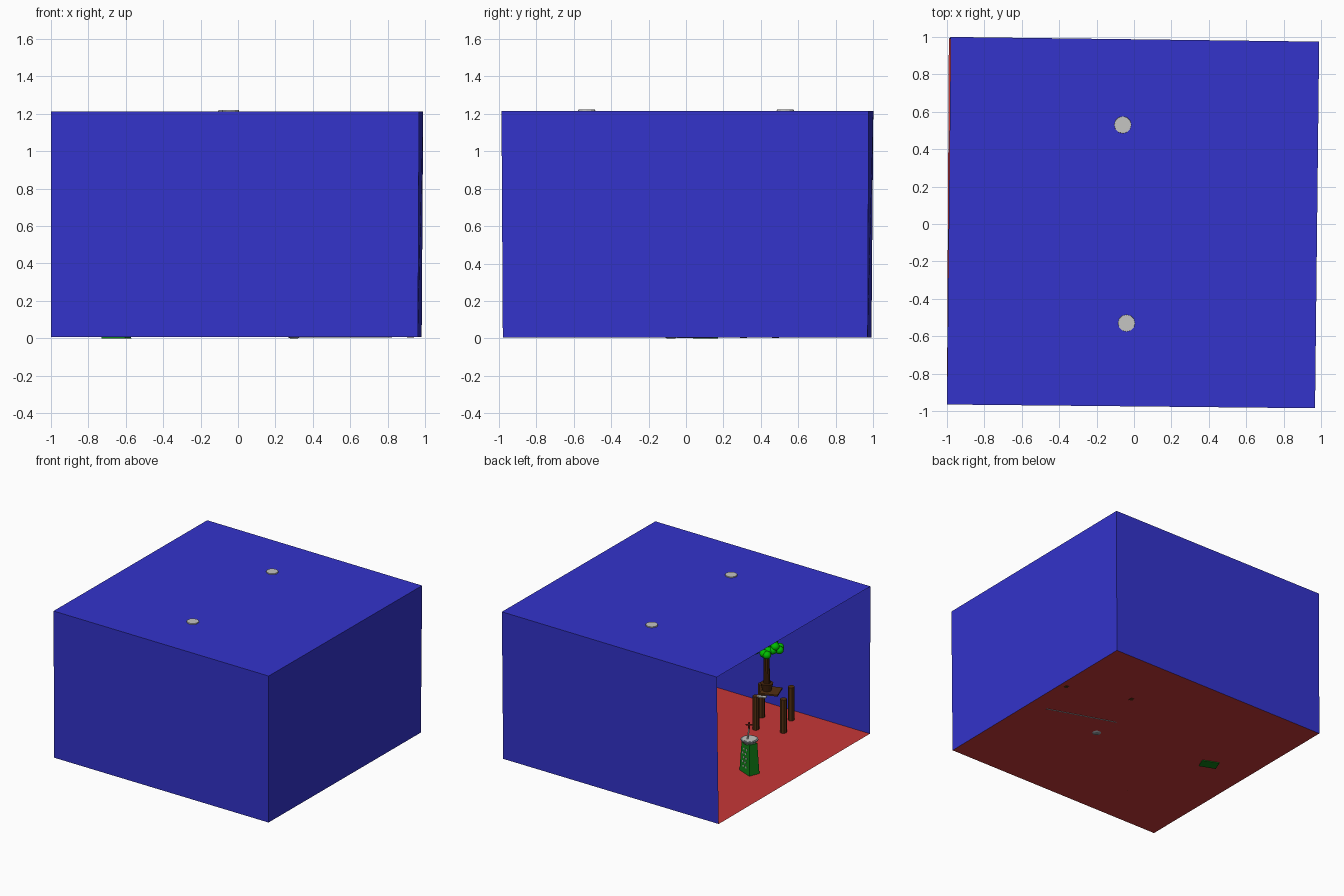
import bpy, bmesh, math, random
from mathutils import Vector, Matrix

if "Cube" in bpy.data.objects:
    bpy.data.objects.remove(bpy.data.objects["Cube"])

random.seed(3)


def mat(name, r, g, b):
    m = bpy.data.materials.new(name)
    m.diffuse_color = (r, g, b, 1)
    m.use_nodes = True
    m.node_tree.nodes["Principled BSDF"].inputs["Base Color"].default_value = m.diffuse_color
    return m


BLUE = mat("wall blue", 0.033, 0.033, 0.6)
RED = mat("floor red", 0.57, 0.038, 0.038)
WOOD = mat("brown wood", 0.085, 0.028, 0.006)
BARK = mat("dark bark", 0.06, 0.018, 0.004)
GREEN = mat("cabinet green", 0.005, 0.21, 0.008)
LEAF = mat("leaf green", 0.0, 0.5, 0.0)
GREY = mat("light grey", 0.56, 0.56, 0.54)
STEEL = mat("steel grey", 0.28, 0.3, 0.32)
DARKRED = mat("tap red", 0.2, 0.02, 0.01)


def finish(name, bm, m, smooth=False):
    bmesh.ops.recalc_face_normals(bm, faces=bm.faces[:])
    me = bpy.data.meshes.new(name)
    bm.to_mesh(me)
    bm.free()
    me.materials.append(m)
    for p in me.polygons:
        p.use_smooth = smooth
    ob = bpy.data.objects.new(name, me)
    bpy.context.collection.objects.link(ob)
    return ob


def box(name, loc, size, m, ang=0, taper=1):
    bm = bmesh.new()
    bmesh.ops.create_cube(bm, size=1)
    for v in bm.verts:
        k = taper if v.co.z > 0 else 1
        v.co = Vector((v.co.x * size[0] * k, v.co.y * size[1] * k, v.co.z * size[2]))
    bm.transform(Matrix.Translation(loc) @ Matrix.Rotation(math.radians(ang), 4, 'Z'))
    return finish(name, bm, m)


def rod(name, a, b, r1, r2, m, n=10, smooth=False):
    a, b = Vector(a), Vector(b)
    d = b - a
    bm = bmesh.new()
    bmesh.ops.create_cone(bm, cap_ends=True, segments=n, radius1=r1, radius2=r2, depth=d.length)
    bm.transform(Matrix.Translation((a + b) / 2) @ d.to_track_quat('Z', 'Y').to_matrix().to_4x4())
    return finish(name, bm, m, smooth)


def ball(name, loc, size, m, ang=0):
    bm = bmesh.new()
    bmesh.ops.create_uvsphere(bm, u_segments=14, v_segments=8, radius=1)
    bm.transform(Matrix.Translation(loc) @ Matrix.Rotation(math.radians(ang), 4, 'Z')
                 @ Matrix.Diagonal((*size, 1)))
    return finish(name, bm, m, True)


def panel(name, pts, m):
    bm = bmesh.new()
    bm.faces.new([bm.verts.new(p) for p in pts])
    return finish(name, bm, m)


# room shell, open on the left side
TOP, LOW = 1.213, 0.006
ceil = [(-1, -.965, TOP), (.968, -.985, TOP), (.99, .975, TOP), (-.98, 1, TOP)]
base = [(-1, -.958, LOW), (.962, -.978, LOW), (.982, .97, LOW), (-.99, .99, LOW)]
panel("floor", base, RED)
panel("ceiling", ceil, BLUE)
for i, nm in enumerate(("front_wall", "right_wall", "back_wall")):
    panel(nm, [base[i], base[i + 1], ceil[i + 1], ceil[i]], BLUE)

# ceiling lamps, their mounts just showing above the ceiling
for nm, x, y, sx, sy in (("rear", -.06, .53, .048, .044), ("front", -.04, -.53, .062, .046)):
    rod(nm + "_lamp_mount", (x, y, TOP - .04), (x, y, TOP + .008), .05, .045, GREY, 12)
    ball(nm + "_lamp", (x, y, TOP - .015), (sx, sy, .022), GREY, -35)
    ball(nm + "_lamp_bulb", (x, y, TOP - .06), (.055, .055, .05), GREY)

# table legs and tray
for i, (x, y) in enumerate(((-.257, -.539), (-.456, -.613), (-.378, -.825), (-.167, -.741))):
    rod(f"table_leg_{i+1}", (x, y, LOW), (x, y, .278), .026, .026, WOOD, 8)
box("plant_tray", (-.303, -.669, .28), (.14, .14, .012), WOOD, 20)
box("table_dish", (-.30, -.556, .276), (.07, .03, .008), GREY, 20)

# potted tree
px, py = -.275, -.657
rod("pot", (px, py, .285), (px, py, .345), .034, .048, BARK, 14)
trunk_top = Vector((px + .005, py, .60))
rod("trunk", (px, py, .33), trunk_top, .026, .02, BARK, 10)
for i in range(7):
    a = i * math.tau / 7 + .3
    end = trunk_top + Vector((math.cos(a) * .10, math.sin(a) * .10, .025 + .03 * (i % 2)))
    rod(f"branch_{i+1}", trunk_top - Vector((0, 0, .03)), end, .012, .008, BARK, 6)
    for j in range(3):
        off = Vector([random.uniform(-.03, .03) for _ in range(3)])
        ball(f"leaves_{i+1}_{j+1}", end + off, (.033, .033, .03), LEAF)
for i in range(5):
    a = i * math.tau / 5
    ball(f"crown_leaves_{i+1}", trunk_top + Vector((.05 * math.cos(a), .05 * math.sin(a), .09)),
         (.04, .04, .036), LEAF)

# drinking fountain
cx, cy, ang = -.65, .105, -22
box("fountain_body", (cx, cy, .126), (.135, .09, .252), GREEN, ang, .78)
rod("fountain_basin", (cx, cy, .245), (cx, cy, .272), .045, .065, GREY, 18)
rod("fountain_rim", (cx, cy, .27), (cx, cy, .276), .066, .066, STEEL, 18)
rod("fountain_bowl", (cx, cy, .272), (cx, cy, .278), .052, .052, GREY, 18)
tx, ty = cx + .01, cy + .01
rod("fountain_spout", (tx, ty, .275), (tx, ty - .02, .36), .007, .006, GREY, 8)
rod("tap_stem", (tx, ty - .02, .35), (tx, ty - .02, .405), .007, .007, DARKRED, 8)
rod("tap_handle", (tx - .02, ty - .035, .385), (tx + .02, ty - .005, .385), .007, .007, DARKRED, 8)
# pale dots on the back face of the fountain
rot = Matrix.Rotation(math.radians(ang), 3, 'Z')
for r in range(5):
    for c in range(2):
        z = .06 + r * .035
        y = .045 * (1 - .22 * z / .252)
        p = Vector((cx, cy, 0)) + rot @ Vector((-.02 + .035 * c + .012 * (r % 2), y, z))
        rod(f"fountain_dot_{r+1}_{c+1}", p - rot @ Vector((0, .003, 0)),
            p + rot @ Vector((0, .003, 0)), .009, .009, GREY, 8)

# desk near the right wall, front panel meets the floor
dx, dy, da = .618, .227, -19
rd = Matrix.Rotation(math.radians(da), 3, 'Z')
at = lambda x, y, z: Vector((dx, dy, 0)) + rd @ Vector((x, y, z))
box("desk_top", at(0, 0, .28), (.565, .39, .02), WOOD, da)
box("desk_front_panel", at(0, -.19, .138), (.565, .008, .27), STEEL, da)
for i, sx in enumerate((-1, 1)):
    box(f"desk_leg_{i+1}", at(sx * .262, .175, .138), (.03, .03, .27), WOOD, da)

# pedestal stool in front of the desk
rod("stool_foot", (.3, -.08, 0), (.3, -.08, .014), .022, .05, STEEL, 14)
rod("stool_post", (.3, -.08, .01), (.3, -.08, .17), .012, .012, STEEL, 10)
rod("stool_seat", (.3, -.08, .165), (.3, -.08, .19), .07, .07, BLUE, 16)
